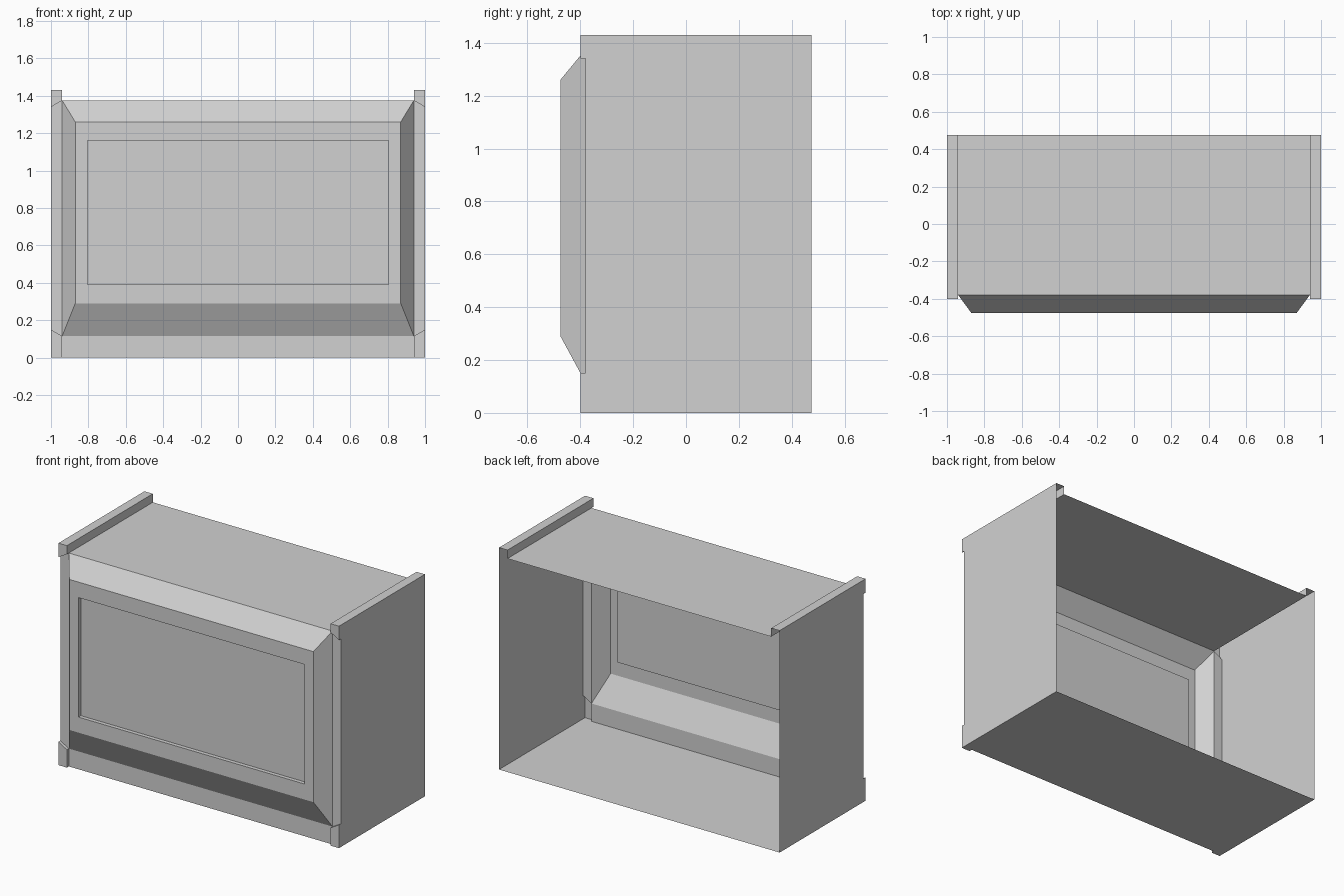
import bpy
import bmesh
from mathutils import Vector

cube = bpy.data.objects.get("Cube")
if cube:
    bpy.data.objects.remove(cube, do_unlink=True)

grey = bpy.data.materials.new("light grey")
grey.use_nodes = True
grey.diffuse_color = (0.64, 0.64, 0.64, 1)
grey.node_tree.nodes["Principled BSDF"].inputs["Base Color"].default_value = grey.diffuse_color

# Main dimensions
OUTER, INNER = 1.0, 0.94          # half widths outside and inside the side trims
FRONT, RECESS, BACK = -0.40, -0.38, 0.475
ROOF, TOP = 1.375, 1.43           # roof panel and trim height
SILL = 0.115                      # top of the lower front strip
LOW, HIGH = 0.15, 1.34            # outer ends of the notched posts

RIGHT, LEFT = (1, 0, 0), (-1, 0, 0)
FORWARD, UP, DOWN = (0, -1, 0), (0, 0, 1), (0, 0, -1)


def finish(name, bm, mirror=False):
    bmesh.ops.remove_doubles(bm, verts=bm.verts, dist=0.0001)
    mesh = bpy.data.meshes.new(name)
    bm.to_mesh(mesh)
    bm.free()
    mesh.materials.append(grey)
    obj = bpy.data.objects.new(name, mesh)
    bpy.context.scene.collection.objects.link(obj)
    if mirror:
        obj.modifiers.new("Mirror", "MIRROR").use_axis[0] = True
    return obj


def face(bm, facing, points):
    """Add one flat panel turned towards the given direction."""
    f = bm.faces.new([bm.verts.new(p) for p in points])
    f.normal_update()
    if f.normal.dot(Vector(facing)) < 0:
        f.normal_flip()


def across_x(bm, facing, x, outline):
    face(bm, facing, [(x, y, z) for y, z in outline])


def across_y(bm, y, outline):
    face(bm, FORWARD, [(x, y, z) for x, z in outline])


def across_z(bm, facing, z, x0, x1, y0, y1):
    face(bm, facing, [(x0, y0, z), (x1, y0, z), (x1, y1, z), (x0, y1, z)])


def rect(a0, a1, b0, b1):
    return [(a0, b0), (a1, b0), (a1, b1), (a0, b1)]


# Roof, floor and lower front strip
bm = bmesh.new()
across_z(bm, UP, ROOF, -INNER, INNER, RECESS, BACK)
finish("roof_panel", bm)

bm = bmesh.new()
across_z(bm, DOWN, 0, -INNER, INNER, RECESS, BACK)
finish("floor_panel", bm)

bm = bmesh.new()
across_y(bm, RECESS, rect(-INNER, INNER, 0, SILL))
finish("lower_front_strip", bm)

# Side walls with notched front edges
bm = bmesh.new()
across_x(bm, RIGHT, OUTER, [
    (FRONT, 0), (BACK, 0), (BACK, TOP), (FRONT, TOP),
    (FRONT, HIGH), (RECESS, HIGH), (RECESS, LOW), (FRONT, LOW)])
across_z(bm, DOWN, 0, INNER, OUTER, FRONT, BACK)
finish("side_walls", bm, mirror=True)

# Raised rails along the roof edges, open at the back
bm = bmesh.new()
across_z(bm, UP, TOP, INNER, OUTER, FRONT, BACK)
across_x(bm, LEFT, INNER, rect(FRONT, BACK, ROOF, TOP))
finish("roof_rails", bm, mirror=True)

# Front posts: recessed strip with a proud block at each end
bm = bmesh.new()
across_y(bm, RECESS, [(INNER, SILL), (OUTER, LOW), (OUTER, HIGH), (INNER, ROOF)])
for facing, end, inner_z, outer_z in ((UP, 0, SILL, LOW), (DOWN, TOP, ROOF, HIGH)):
    across_y(bm, FRONT, [(INNER, end), (OUTER, end), (OUTER, outer_z), (INNER, inner_z)])
    face(bm, facing, [(INNER, FRONT, inner_z), (OUTER, FRONT, outer_z),
                      (OUTER, RECESS, outer_z), (INNER, RECESS, inner_z)])
across_x(bm, LEFT, INNER, rect(FRONT, RECESS, 0, SILL))
finish("front_posts", bm, mirror=True)

# Bevelled front surround stepping in to a sunken screen
bm = bmesh.new()
rings = []
for half, z0, z1, y in ((INNER, SILL, ROOF, RECESS), (0.87, 0.29, 1.26, -0.475),
                        (0.805, 0.39, 1.16, -0.475), (0.805, 0.39, 1.16, -0.45)):
    rings.append([bm.verts.new((x, y, z)) for x, z in rect(-half, half, z0, z1)])
for outer, inner in zip(rings, rings[1:]):
    for i in range(4):
        j = (i + 1) % 4
        bm.faces.new((outer[i], outer[j], inner[j], inner[i]))
bm.faces.new(rings[-1])
finish("screen_surround", bm)
